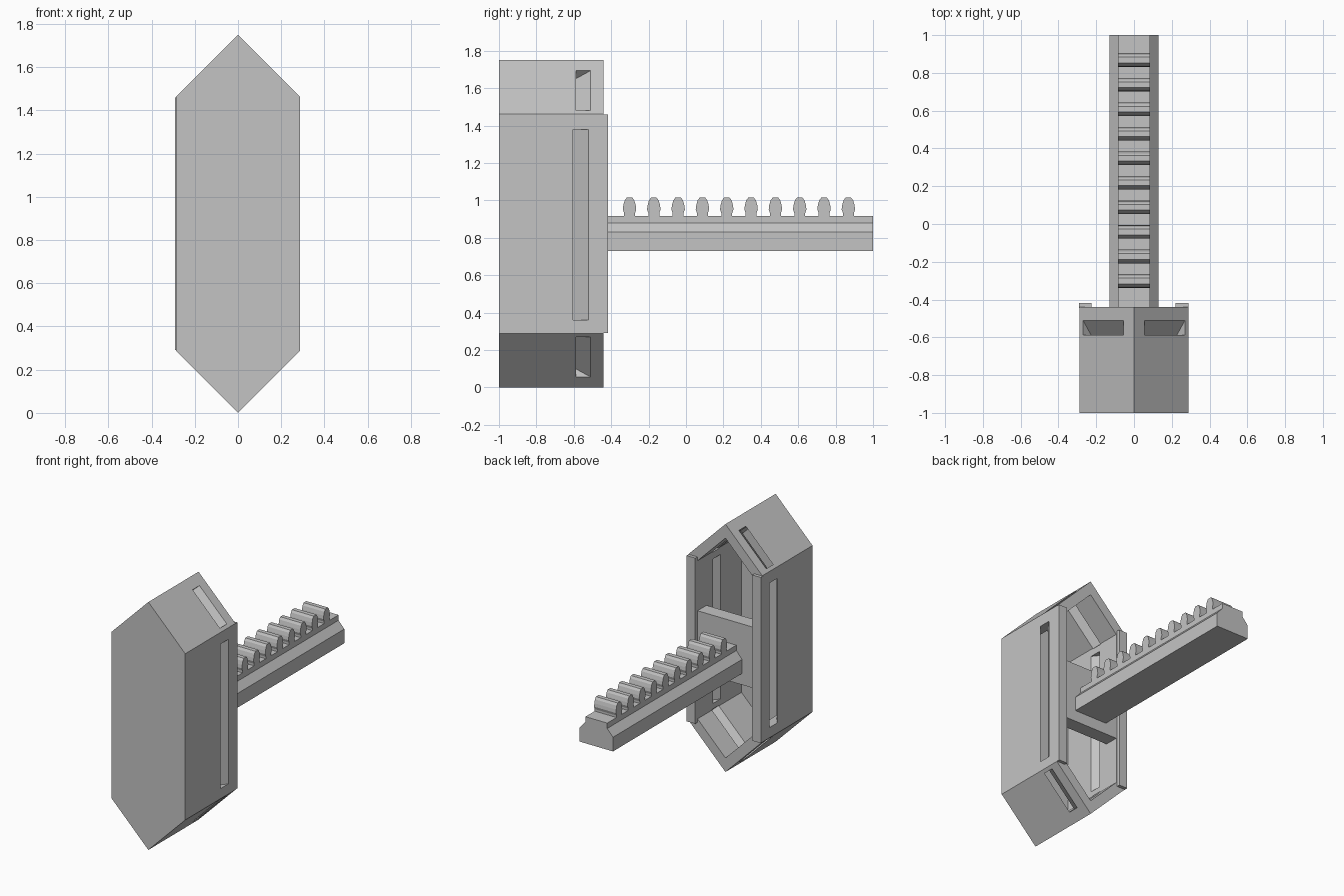
import bpy, bmesh, math
from mathutils import Vector

if "Cube" in bpy.data.objects:
    bpy.data.objects.remove(bpy.data.objects["Cube"])

grey = bpy.data.materials.new("light grey")
grey.diffuse_color = (0.55, 0.55, 0.55, 1)
grey.use_nodes = True
grey.node_tree.nodes["Principled BSDF"].inputs["Base Color"].default_value = grey.diffuse_color


def add_prism(bm, ring_a, ring_b):
    """Solid between two matching rings of points."""
    a = [bm.verts.new(p) for p in ring_a]
    b = [bm.verts.new(p) for p in ring_b]
    n = len(a)
    bm.faces.new(a)
    bm.faces.new(b[::-1])
    for i in range(n):
        j = (i + 1) % n
        bm.faces.new((a[j], a[i], b[i], b[j]))


def finish(bm, name):
    bmesh.ops.recalc_face_normals(bm, faces=bm.faces)
    mesh = bpy.data.meshes.new(name)
    bm.to_mesh(mesh)
    bm.free()
    mesh.materials.append(grey)
    ob = bpy.data.objects.new(name, mesh)
    bpy.context.collection.objects.link(ob)
    return ob


def along_y(bm, profile, y0, y1):
    add_prism(bm, [(x, y0, z) for x, z in profile], [(x, y1, z) for x, z in profile])


def box(name, x0, x1, y0, y1, z0, z1):
    bm = bmesh.new()
    along_y(bm, [(x0, z0), (x1, z0), (x1, z1), (x0, z1)], y0, y1)
    return finish(bm, name)


def long_hexagon(half, low, corner):
    h = 1.75
    return [(0, low), (half, corner), (half, h - corner),
            (0, h - low), (-half, h - corner), (-half, corner)]


def cut(target, cutter):
    cutter.hide_render = True
    mod = target.modifiers.new("cut", 'BOOLEAN')
    mod.operation = 'DIFFERENCE'
    mod.solver = 'EXACT'
    mod.object = cutter
    bpy.context.view_layer.objects.active = target
    bpy.ops.object.modifier_apply(modifier=mod.name)
    bpy.data.objects.remove(cutter)


def slot_cutter(cx, cz, nx, nz, half, y0, y1):
    """Slot through a wall, slanting towards the front as it goes inwards."""
    n = Vector((nx, 0, nz)).normalized()
    t = Vector((-n.z, 0, n.x))
    c = Vector((cx, 0, cz))
    rings = []
    for s in (-half, half):
        ring = []
        for d, y in ((-0.03, y0), (-0.03, y1), (0.09, y1), (0.09, y0)):
            ring.append(c + t * s - n * d + Vector((0, y - 1.3 * d, 0)))
        rings.append(ring)
    bm = bmesh.new()
    add_prism(bm, *rings)
    return finish(bm, "slot_cutter")


# Housing: hollow long hexagon, open at the back
bm = bmesh.new()
along_y(bm, long_hexagon(0.288, 0, 0.288), -1, -0.44)
housing = finish(bm, "housing")
bm = bmesh.new()
along_y(bm, long_hexagon(0.218, 0.099, 0.317), -0.93, -0.3)
cut(housing, finish(bm, "cavity_cutter"))

# Slots in the two sides and the four sloped walls
for sx in (-1, 1):
    cut(housing, slot_cutter(sx * 0.288, 0.87, sx, 0, 0.51, -0.605, -0.52))
    for z, nz in ((0.163, -1), (1.587, 1)):
        cut(housing, slot_cutter(sx * 0.163, z, sx, nz, 0.151, -0.587, -0.51))

# Raised lips on the back edge of the side walls
box("left_lip", -0.292, -0.225, -0.445, -0.417, 0.29, 1.46)
box("right_lip", 0.22, 0.288, -0.445, -0.417, 0.29, 1.46)

# Cross plate that carries the rack
box("cross_plate", -0.222, 0.222, -0.54, -0.44, 0.65, 1.08)

# Rack bar with narrowed top
bm = bmesh.new()
half_bar = [(0.13, 0.73), (0.13, 0.83), (0.085, 0.88), (0.085, 0.918)]
along_y(bm, half_bar + [(-x, z) for x, z in reversed(half_bar)], -0.46, 1)
finish(bm, "rack_bar")

# Rack teeth
half_tooth = [(0.029, 0.91), (0.029, 0.932), (0.036, 0.952),
              (0.033, 0.975), (0.026, 1.0), (0.015, 1.015)]
tooth = half_tooth + [(-y, z) for y, z in reversed(half_tooth)]
bm = bmesh.new()
for i in range(10):
    yc = -0.302 + 0.13 * i
    add_prism(bm, [(-0.085, yc + y, z) for y, z in tooth],
              [(0.085, yc + y, z) for y, z in tooth])
finish(bm, "rack_teeth")
